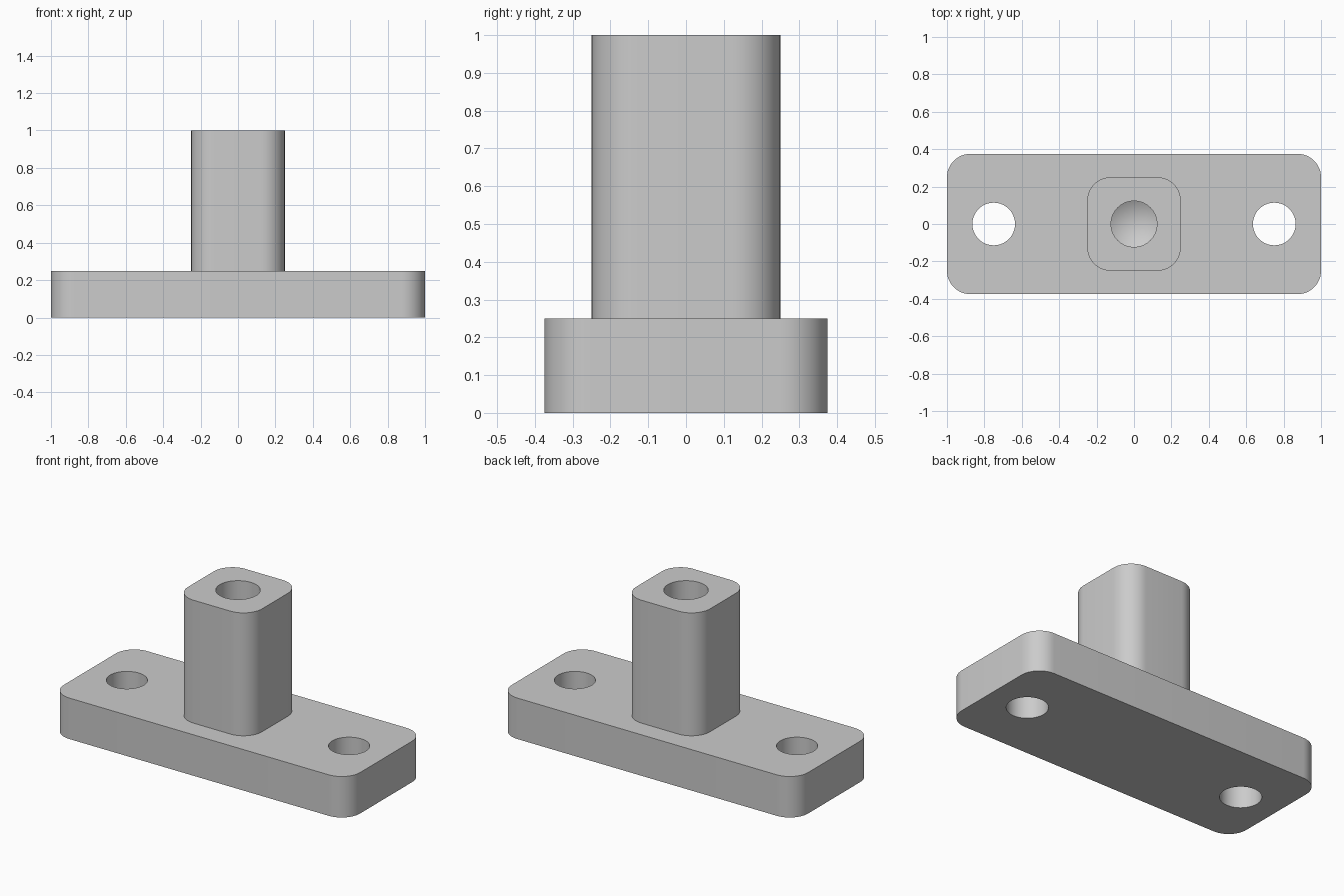
import bpy
import bmesh
from math import cos, sin, pi, radians

cube = bpy.data.objects.get("Cube")
if cube:
    bpy.data.objects.remove(cube, do_unlink=True)

GREY = (0.6, 0.6, 0.6)
metal = bpy.data.materials.new("grey metal")
metal.use_nodes = True
metal.diffuse_color = (*GREY, 1)
metal.node_tree.nodes["Principled BSDF"].inputs["Base Color"].default_value = (*GREY, 1)


def add_object(name, bm):
    bmesh.ops.recalc_face_normals(bm, faces=bm.faces)
    mesh = bpy.data.meshes.new(name)
    bm.to_mesh(mesh)
    bm.free()
    mesh.materials.append(metal)
    obj = bpy.data.objects.new(name, mesh)
    bpy.context.collection.objects.link(obj)
    return obj


def rounded_block(name, width, depth, z0, z1, radius, steps=12):
    """Upright block with rounded vertical corners."""
    bm = bmesh.new()
    ring = []
    for i, (sx, sy) in enumerate([(1, 1), (-1, 1), (-1, -1), (1, -1)]):
        for k in range(steps + 1):
            a = (i + k / steps) * pi / 2
            ring.append(bm.verts.new((sx * (width / 2 - radius) + radius * cos(a),
                                      sy * (depth / 2 - radius) + radius * sin(a), z0)))
    base = bm.faces.new(ring)
    top = bmesh.ops.extrude_face_region(bm, geom=[base], use_keep_orig=True)["geom"]
    for v in top:
        if isinstance(v, bmesh.types.BMVert):
            v.co.z = z1
    return add_object(name, bm)


def drill(body, x, radius, z0, z1, tip=0, sides=64):
    """Cut a round hole from z1 down to z0, with an optional conical tip."""
    bm = bmesh.new()
    rings = [[bm.verts.new((x + radius * cos(2 * pi * i / sides),
                            radius * sin(2 * pi * i / sides), z))
              for i in range(sides)] for z in (z0, z1)]
    low, high = rings
    bm.faces.new(high)
    point = bm.verts.new((x, 0, z0 - tip)) if tip else None
    if not tip:
        bm.faces.new(low)
    for i in range(sides):
        j = (i + 1) % sides
        bm.faces.new((low[i], low[j], high[j], high[i]))
        if tip:
            bm.faces.new((low[i], point, low[j]))
    cutter = add_object("hole_cutter", bm)
    cutter.hide_render = True
    mod = body.modifiers.new("hole", "BOOLEAN")
    mod.operation = "DIFFERENCE"
    mod.solver = "EXACT"
    mod.object = cutter
    bpy.context.view_layer.objects.active = body
    bpy.ops.object.modifier_apply(modifier=mod.name)
    bpy.data.objects.remove(cutter, do_unlink=True)


# Base plate with two through holes
plate = rounded_block("base_plate", 2, 0.75, 0, 0.25, 0.125)
for side in (-1, 1):
    drill(plate, side * 0.75, 0.114, -0.1, 0.35)

# Square post with a blind drilled bore
post = rounded_block("post", 0.5, 0.5, 0.25, 1, 0.125)
drill(post, 0, 0.123, 0.5, 1.1, tip=0.07)

# Smooth the rounded walls, keep the rims sharp
for obj in (plate, post):
    bpy.ops.object.select_all(action="DESELECT")
    obj.select_set(True)
    bpy.context.view_layer.objects.active = obj
    bpy.ops.object.shade_smooth_by_angle(angle=radians(25))
